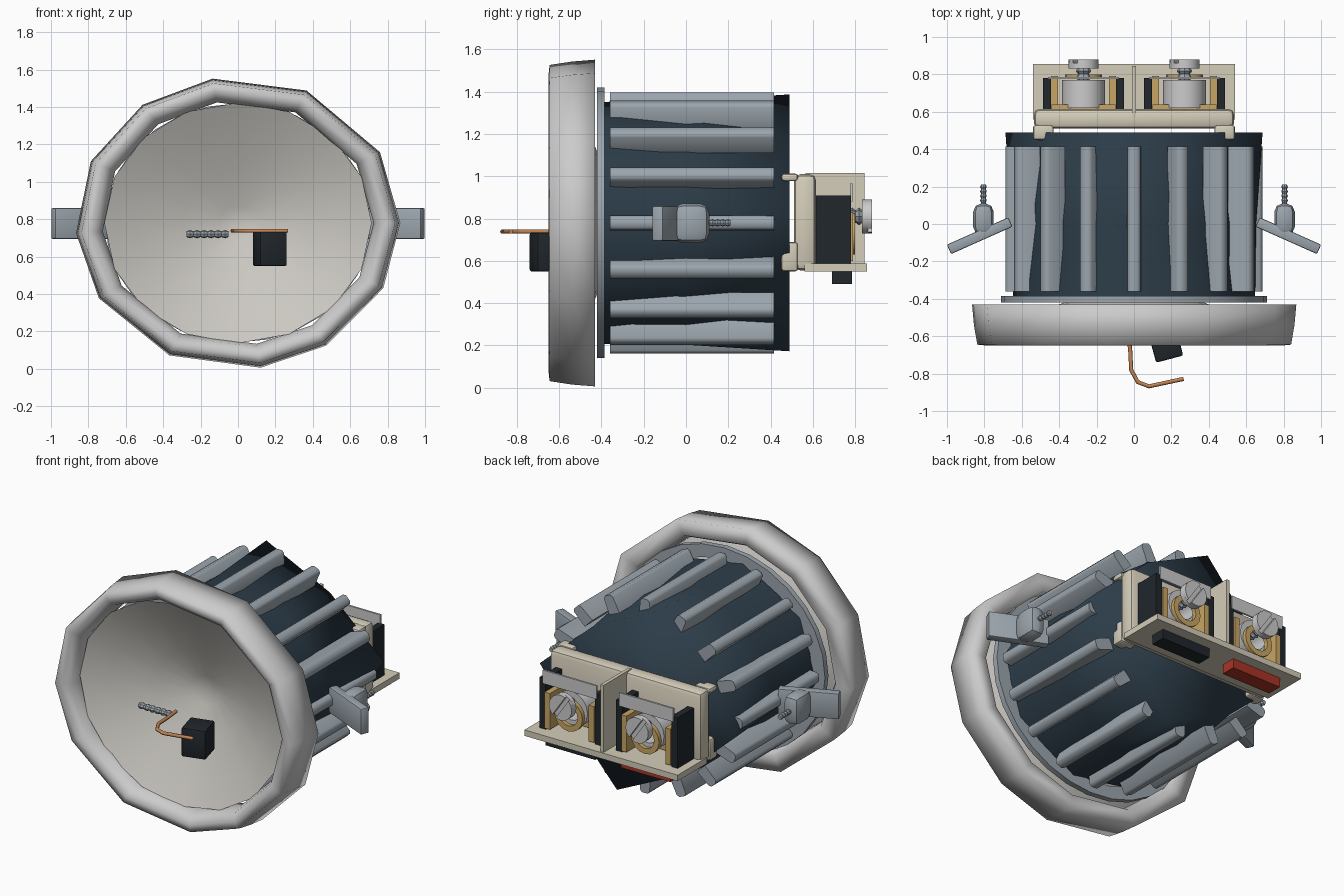
import bpy, bmesh
from math import sin, cos, pi, radians
from mathutils import Vector, Matrix

if "Cube" in bpy.data.objects:
    bpy.data.objects.remove(bpy.data.objects["Cube"])

CZ, SQ = 0.78, 0.9   # lamp axis height, vertical squash of the round parts


def material(name, rgb):
    m = bpy.data.materials.new(name)
    m.diffuse_color = (*rgb, 1)
    m.use_nodes = True
    m.node_tree.nodes["Principled BSDF"].inputs["Base Color"].default_value = m.diffuse_color
    return m


NAVY = material("navy", (0.025, 0.045, 0.065))
STEEL = material("steel", (0.33, 0.38, 0.42))
WHITE = material("white", (0.76, 0.76, 0.73))
BOWL = material("bowl", (0.6, 0.58, 0.54))
CREAM = material("cream", (0.66, 0.61, 0.49))
BLACK = material("black", (0.015, 0.02, 0.025))
BRASS = material("brass", (0.58, 0.38, 0.13))
COPPER = material("copper", (0.55, 0.23, 0.09))
RED = material("red", (0.4, 0.035, 0.02))
SILVER = material("silver", (0.55, 0.57, 0.58))


def finish(name, bm, mat, smooth=None):
    bmesh.ops.recalc_face_normals(bm, faces=bm.faces)
    me = bpy.data.meshes.new(name)
    bm.to_mesh(me)
    bm.free()
    ob = bpy.data.objects.new(name, me)
    bpy.context.collection.objects.link(ob)
    me.materials.append(mat)
    if smooth:
        bpy.context.view_layer.objects.active = ob
        bpy.ops.object.select_all(action='DESELECT')
        ob.select_set(True)
        bpy.ops.object.shade_smooth_by_angle(angle=radians(smooth))
    return ob


def box(name, lo, hi, mat, bevel=0, rot=None):
    lo, hi = Vector(lo), Vector(hi)
    bm = bmesh.new()
    bmesh.ops.create_cube(bm, size=1)
    bmesh.ops.scale(bm, vec=hi - lo, verts=bm.verts)
    if bevel:
        bmesh.ops.bevel(bm, geom=bm.edges[:], offset=bevel, segments=2, profile=0.5, affect='EDGES')
    if rot:
        bmesh.ops.transform(bm, matrix=rot, verts=bm.verts)
    bmesh.ops.translate(bm, vec=(lo + hi) / 2, verts=bm.verts)
    return finish(name, bm, mat, 35 if bevel else None)


def lathe(name, pts, mat, centre=(0, 0, CZ), angles=12, squash=1, axis='Y',
          closed=False, caps=(False, False), smooth=40):
    """Spin a (radius, distance) profile about Y or X; a radius list repeats round the ring."""
    if isinstance(angles, int):
        angles = [360 * i / angles for i in range(angles)]
    bm = bmesh.new()
    rings = []
    for rs, t in pts:
        rs = rs if isinstance(rs, list) else [rs]
        ring = []
        for i, a in enumerate(map(radians, angles)):
            r = rs[i % len(rs)]
            u, w = r * cos(a), r * sin(a) * squash
            co = (u, t, w) if axis == 'Y' else (t, u, w)
            ring.append(bm.verts.new(Vector(co) + Vector(centre)))
        rings.append(ring)
    n = len(angles)
    pairs = list(zip(rings, rings[1:])) + ([(rings[-1], rings[0])] if closed else [])
    for p, q in pairs:
        for i in range(n):
            j = (i + 1) % n
            bm.faces.new((p[i], p[j], q[j], q[i]))
    if caps[0]:
        bm.faces.new(rings[0])
    if caps[1]:
        bm.faces.new(rings[-1])
    bmesh.ops.remove_doubles(bm, verts=bm.verts, dist=1e-5)
    return finish(name, bm, mat, smooth)


def prism(name, outline, y0, y1, mat):
    """Extrude an (x, z) outline along y."""
    bm = bmesh.new()
    f = bm.faces.new([bm.verts.new((x, y0, z)) for x, z in outline])
    ext = bmesh.ops.extrude_face_region(bm, geom=[f])
    bmesh.ops.translate(bm, vec=(0, y1 - y0, 0),
                        verts=[g for g in ext['geom'] if isinstance(g, bmesh.types.BMVert)])
    return finish(name, bm, mat, 50)


def thread(name, centre, length, r, turns, mat, axis='Y'):
    pts = []
    for i in range(turns):
        pts += [(r * 0.7, length * i / turns), (r, length * (i + 0.5) / turns)]
    pts.append((r * 0.7, length))
    return lathe(name, pts, mat, centre, 8, axis=axis, caps=(True, True), smooth=None)


# Trim ring: uneven twelve-sided front bezel
RIM = [0, 29, 65, 99, 126, 155, 184, 211, 245, 278, 303, 333.5]
lathe("trim_ring", [(.868, -.43), (.858, -.54), (.84, -.645), (.79, -.65), (.745, -.62),
                    (.725, -.55), (.73, -.47), (.755, -.43)],
      WHITE, angles=RIM, squash=SQ, closed=True, smooth=95)

# Reflector bowl
lathe("reflector", [(.715, -.57), (.55, -.49), (.3, -.39), (.1, -.32), (0, -.30)],
      BOWL, angles=16, squash=SQ, smooth=60)

# Housing: round at the front, four corners flaring out at the back; front flange
lathe("housing", [(.65, -.40), ([.655, .60], .0), ([.69, .535], .49)], NAVY,
      angles=[5, 55, 102, 145, 185, 235, 282, 325], squash=SQ, caps=(False, True), smooth=110)
lathe("flange", [(.71, -.42), (.71, -.385), (.62, -.385), (.62, -.42)], STEEL, angles=28,
      squash=SQ, closed=True)

# Cooling fins around the housing
for i in range(16):
    a = 2 * pi * i / 16
    rad, tan = Vector((cos(a), sin(a) * SQ)), Vector((-sin(a), cos(a)))
    c = Vector((0, CZ))
    corners = [c + rad * .56 - tan * .038, c + rad * .67 - tan * .034,
               c + rad * .686 - tan * .02, c + rad * .686 + tan * .02,
               c + rad * .67 + tan * .034, c + rad * .56 + tan * .038]
    prism(f"fin_{i + 1}", corners, -.36, .415, STEEL)

# Spring clips on both sides
for s, side in ((1, "right"), (-1, "left")):
    box(f"{side}_clip_arm", (s * .825 - .18, -.09, .695), (s * .825 + .18, -.035, .86), STEEL, .008,
        Matrix.Rotation(-s * radians(24), 3, 'Z').to_4x4())
    box(f"{side}_clip_hub", (s * .805 - .055, -.06, .685), (s * .805 + .055, .11, .872), STEEL, .045)
    thread(f"{side}_clip_screw", (s * .805, .09, .78), .12, .018, 5, STEEL)

# Loose parts in front of the reflector: chip, bent wire and threaded stud
box("front_block", (.095, -.725, .55), (.245, -.565, .735), BLACK, .01,
    Matrix.Rotation(radians(15), 4, 'Z'))
thread("front_stud", (-.275, -.60, .72), .225, .022, 6, STEEL, axis='X')
cu = bpy.data.curves.new("front_wire", 'CURVE')
cu.dimensions = '3D'
cu.bevel_depth, cu.bevel_resolution = .011, 1
cu.use_fill_caps = True
path = [(-.03, -.58, .738), (-.02, -.68, .738), (-.015, -.78, .738), (.02, -.845, .738),
        (.08, -.868, .738), (.265, -.828, .738)]
sp = cu.splines.new('POLY')
sp.points.add(len(path) - 1)
for p, co in zip(sp.points, path):
    p.co = (*co, 1)
cu.materials.append(COPPER)
bpy.context.collection.objects.link(bpy.data.objects.new("front_wire", cu))

# Terminal block: back plate, shelf, divider and corner pegs
box("terminal_base", (-.535, .51, .555), (.535, .615, 1.01), CREAM, .03)
box("terminal_shelf", (-.54, .56, .55), (.54, .855, .588), CREAM)
box("terminal_divider", (-.011, .565, .58), (.011, .845, 1.015), CREAM)
for s in (1, -1):
    for z, h in ((.995, .018), (.62, .07)):
        box("mounting_peg", (s * .485 - .055, .45, z - h), (s * .485 + .055, .53, z + h), CREAM, .015)

# Two screw terminals
for s, side in ((1, "right"), (-1, "left")):
    cx, z = s * .27, .81
    for t in (1, -1):
        x = cx + t * .195
        box(f"{side}_terminal_wall", (x - .022, .61, .588), (x + .022, .78, .91), BLACK)
        x = cx + t * .155
        box(f"{side}_brass_post", (x - .018, .61, .60), (x + .018, .79, .83), BRASS)
    box(f"{side}_brass_back", (cx - .17, .61, .60), (cx + .17, .64, .84), BRASS)
    box(f"{side}_top_plate", (cx - .19, .775, .88), (cx + .19, .787, .965), SILVER)
    lathe(f"{side}_collar", [(.115, .62), (.115, .77), (.07, .77), (.07, .62)], SILVER,
          (cx, 0, .76), 16, closed=True)
    lathe(f"{side}_washer", [(.10, .775), (.10, .80), (.065, .80), (.065, .775)], BRASS,
          (cx, 0, .73), 16, closed=True)
    thread(f"{side}_terminal_screw", (cx, .67, z), .165, .042, 5, STEEL)
    # Slotted head: thin disc with two half-moon lips
    lathe(f"{side}_screw_head", [(.08, .832), (.08, .86)], SILVER, (cx, 0, z), 20, caps=(True, True))
    for t in (0, pi):
        arc = [radians(-80 + 16 * i) + t + .6 for i in range(11)]
        prism(f"{side}_screw_lip", [(cx + .08 * cos(a), z + .08 * sin(a)) for a in arc],
              .86, .88, SILVER)

# Polarity markers under the shelf
box("dark_marker", (.09, .69, .49), (.44, .785, .552), BLACK)
box("red_marker", (-.44, .69, .49), (-.09, .785, .552), RED)
